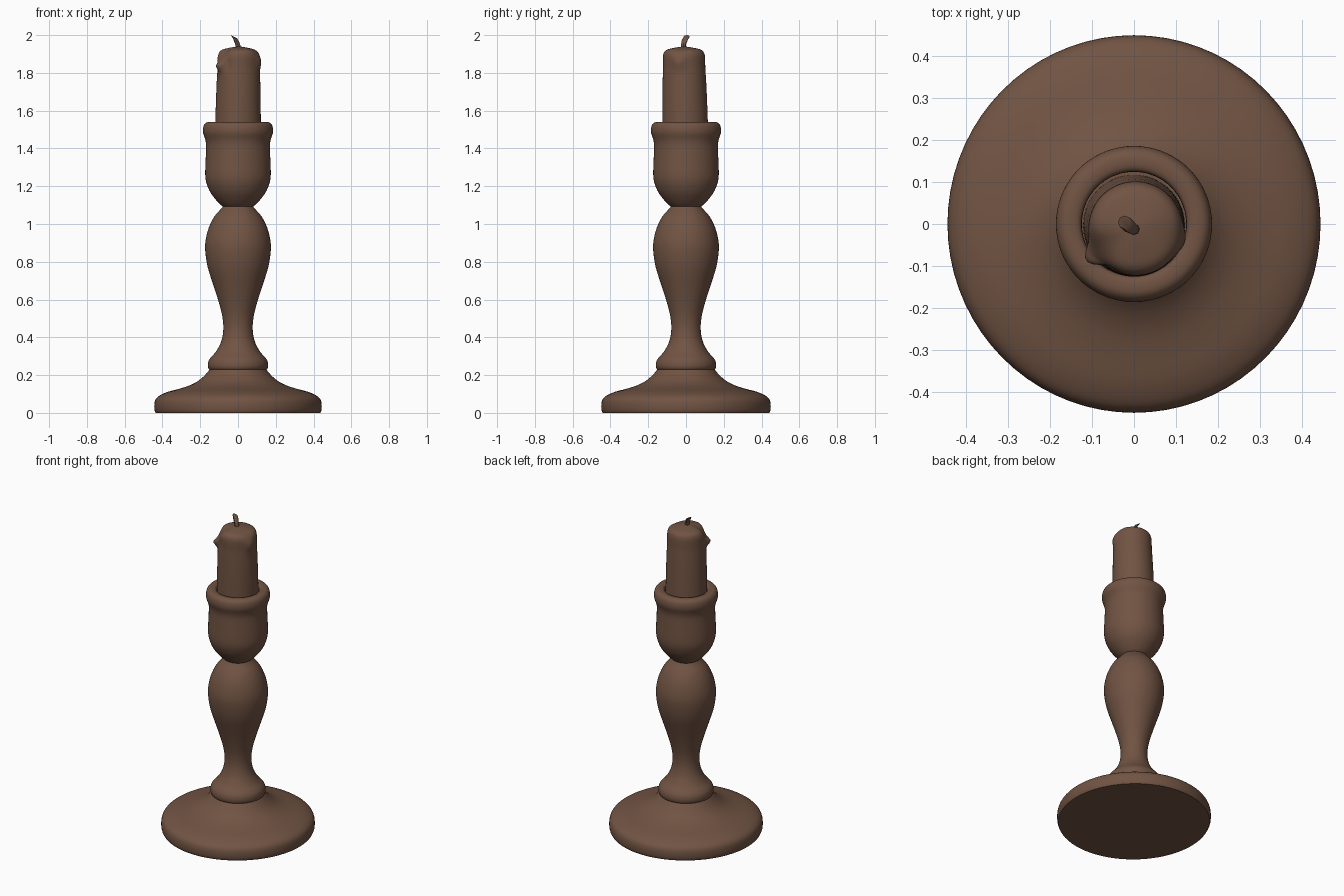
import bpy, bmesh, math
from mathutils import Vector

if "Cube" in bpy.data.objects:
    bpy.data.objects.remove(bpy.data.objects["Cube"])

brown = bpy.data.materials.new("brown")
brown.diffuse_color = (0.165, 0.088, 0.056, 1)
brown.use_nodes = True
brown.node_tree.nodes["Principled BSDF"].inputs["Base Color"].default_value = brown.diffuse_color
SEGS = 72


def spline(pts, steps=3):
    """Smooth Catmull-Rom path through the (radius, height) points."""
    p = [Vector(q) for q in pts]
    p = [p[0]] + p + [p[-1]]
    out = []
    for a, b, c, d in zip(p, p[1:], p[2:], p[3:]):
        for i in range(steps):
            t = i / steps
            out.append(0.5 * (2 * b + (c - a) * t + (2 * a - 5 * b + 4 * c - d) * t * t
                              + (3 * b - a - 3 * c + d) * t ** 3))
    return out + [p[-1]]


def loft(name, rings, angle=40):
    """Skin a stack of equal rings and close both ends."""
    bm = bmesh.new()
    loops = [[bm.verts.new(co) for co in ring] for ring in rings]
    n = len(loops[0])
    for lo, hi in zip(loops, loops[1:]):
        for i in range(n):
            j = (i + 1) % n
            bm.faces.new((lo[i], lo[j], hi[j], hi[i]))
    bm.faces.new(loops[0][::-1])
    bm.faces.new(loops[-1])
    bmesh.ops.recalc_face_normals(bm, faces=bm.faces)
    mesh = bpy.data.meshes.new(name)
    bm.to_mesh(mesh)
    bm.free()
    ob = bpy.data.objects.new(name, mesh)
    bpy.context.collection.objects.link(ob)
    mesh.materials.append(brown)
    bpy.ops.object.select_all(action='DESELECT')
    ob.select_set(True)
    bpy.context.view_layer.objects.active = ob
    bpy.ops.object.shade_smooth_by_angle(angle=math.radians(angle))
    return ob


def lathe(name, pts):
    angles = [2 * math.pi * i / SEGS for i in range(SEGS)]
    return loft(name, [[(r * math.cos(a), r * math.sin(a), z) for a in angles]
                       for r, z in spline(pts)])


# Wide round foot
foot = lathe("foot", [(.436, 0), (.442, .015), (.443, .045), (.436, .072), (.415, .092),
                      (.37, .112), (.31, .128), (.255, .146), (.21, .17), (.175, .2), (.148, .232)])
foot.scale.y = 1.012

# Turned stem
lathe("stem", [(.14, .228), (.154, .231), (.16, .25), (.156, .275), (.143, .295), (.12, .32),
               (.096, .36), (.083, .4), (.078, .44), (.079, .48), (.087, .53), (.106, .6),
               (.135, .69), (.16, .77), (.173, .85), (.172, .91), (.155, .98), (.125, 1.04),
               (.09, 1.08), (.075, 1.1)])

# Candle cup with a rounded lip and a socket
lathe("cup", [(.07, 1.088), (.085, 1.096), (.112, 1.122), (.145, 1.165), (.165, 1.21), (.173, 1.25),
              (.173, 1.3), (.17, 1.37), (.169, 1.42), (.174, 1.45), (.184, 1.48), (.185, 1.505),
              (.179, 1.526), (.165, 1.538), (.145, 1.54), (.131, 1.536), (.125, 1.525), (.124, 1.49)])


# Candle: tapering body, domed top, hardened wax drips near the rim
def bump(a, centre, width):
    d = (math.degrees(a) - centre + 180) % 360 - 180
    return math.exp(-(d / width) ** 2)


def candle_ring(r, z):
    t = max(0, min(1, (z - 1.5) / .4))      # height along the body
    edge = min(1, r / .11)
    ring = []
    for i in range(SEGS):
        a = 2 * math.pi * i / SEGS
        high = math.exp(-((z - 1.86) / .04) ** 2) * edge
        drip = .028 * bump(a, 213, 13) - .006 * bump(a, 238, 10) + .010 * bump(a, 345, 16)
        rr = r + drip * high
        sag = (.045 * bump(a, 213, 24) + .012 * bump(a, 345, 25)) * t ** 6 * edge ** 3
        ring.append((rr * math.cos(a) + .004 * t, rr * math.sin(a) - .004 - .007 * t, z - sag))
    return ring


loft("candle", [candle_ring(r, z) for r, z in spline([
    (.121, 1.48), (.12, 1.56), (.118, 1.66), (.115, 1.76), (.112, 1.82), (.112, 1.86),
    (.111, 1.89), (.104, 1.911), (.088, 1.924), (.055, 1.932), (.02, 1.938), (.004, 1.939)])], 60)

# Bent wick
path = [(.003, -.012, 1.925), (-.002, -.013, 1.952), (-.011, -.006, 1.975), (-.022, .004, 1.997)]
wick = []
for k, (x, y, z) in enumerate(path):
    r = .013 if k < 2 else .016
    wick.append([(x + r * math.cos(a), y + r * math.sin(a), z - .5 * r * math.cos(a) * (k > 1) - .005 * (k > 2))
                 for a in [math.pi * i / 4 for i in range(8)]])
loft("wick", wick)
